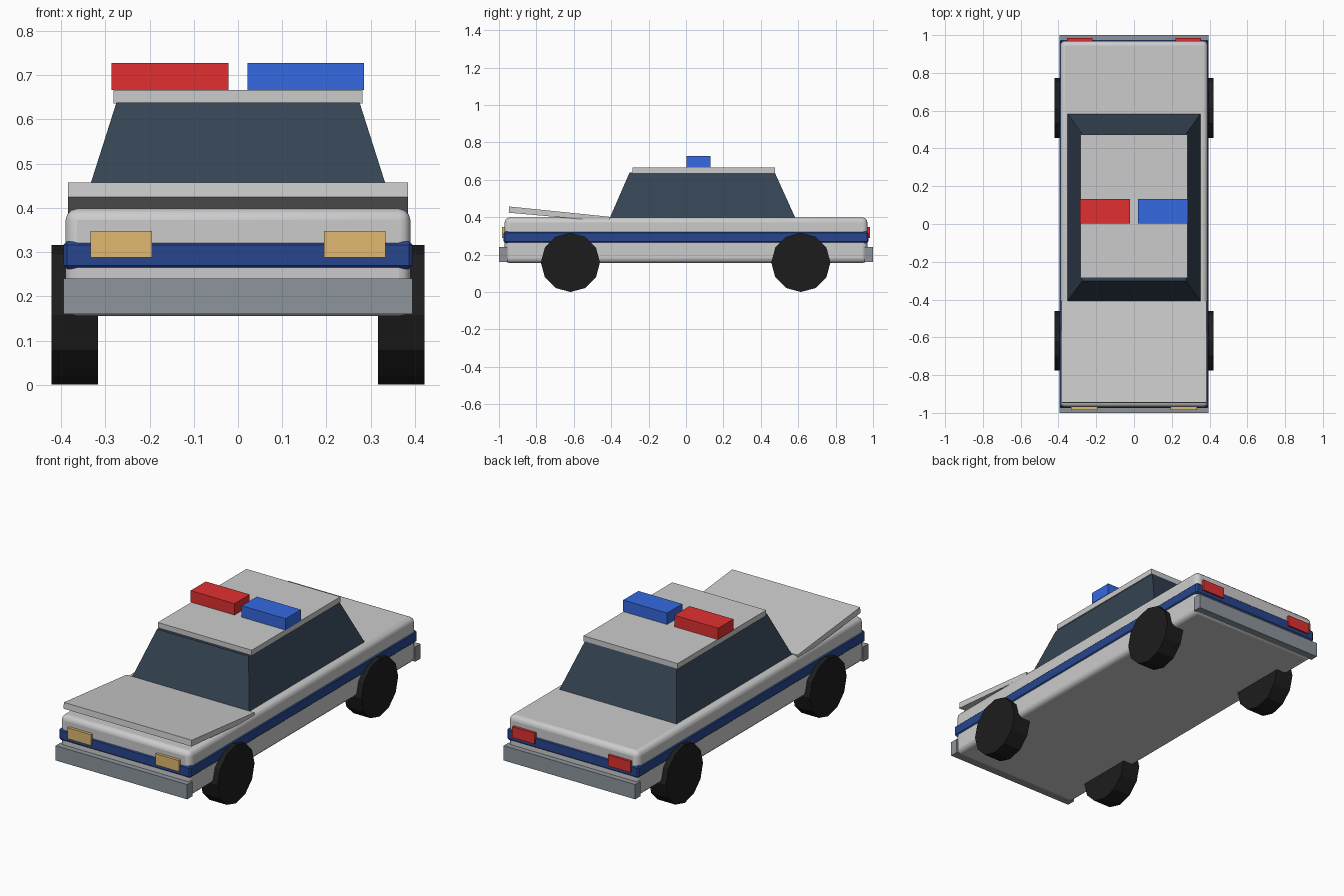
import bpy, bmesh, math

if "Cube" in bpy.data.objects:
    bpy.data.objects.remove(bpy.data.objects["Cube"])


def mat(name, r, g, b):
    m = bpy.data.materials.new(name)
    m.diffuse_color = (r, g, b, 1)
    m.use_nodes = True
    m.node_tree.nodes["Principled BSDF"].inputs["Base Color"].default_value = m.diffuse_color
    return m


GLASS = mat("dark_glass", 0.035, 0.056, 0.085)
BLUE = mat("stripe_blue", 0.02, 0.06, 0.27)
RED = mat("red_lens", 0.75, 0.03, 0.03)
BEACON = mat("blue_lens", 0.035, 0.14, 0.75)
AMBER = mat("headlight_amber", 0.75, 0.48, 0.16)
RUBBER = mat("rubber", 0.012, 0.012, 0.012)
METAL = mat("bumper_metal", 0.27, 0.30, 0.33)


def finish(bm, name, material=None):
    bmesh.ops.recalc_face_normals(bm, faces=bm.faces)
    me = bpy.data.meshes.new(name)
    bm.to_mesh(me)
    bm.free()
    ob = bpy.data.objects.new(name, me)
    bpy.context.collection.objects.link(ob)
    if material:
        me.materials.append(material)
    return ob


def box(name, x, y, z, material=None, bevel=0.0, segments=1):
    """Box given as (min, max) ranges, optionally bevelled."""
    bm = bmesh.new()
    bmesh.ops.create_cube(bm, size=1)
    for v in bm.verts:
        v.co = [r[0] + (c + 0.5) * (r[1] - r[0]) for r, c in zip((x, y, z), v.co)]
    ob = finish(bm, name, material)
    if bevel:
        mod = ob.modifiers.new("bevel", 'BEVEL')
        mod.width, mod.segments = bevel, segments
    return ob


def prism(name, profile, material=None):
    """Side profile of (y, z, half width) points joined left to right."""
    bm = bmesh.new()
    left = [bm.verts.new((-w, y, z)) for y, z, w in profile]
    right = [bm.verts.new((w, y, z)) for y, z, w in profile]
    bm.faces.new(left)
    bm.faces.new(right[::-1])
    n = len(profile)
    for i in range(n):
        j = (i + 1) % n
        bm.faces.new((left[i], right[i], right[j], left[j]))
    return finish(bm, name, material)


# Body shell and the stripe wrapped around it
body = box("body", (-0.39, 0.39), (-0.97, 0.97), (0.155, 0.398), None, 0.026, 3)
bpy.context.view_layer.objects.active = body
body.select_set(True)
bpy.ops.object.shade_smooth_by_angle(angle=math.radians(35))
box("side_stripe", (-0.395, 0.395), (-0.975, 0.975), (0.262, 0.324), BLUE, 0.008)

# Slightly raised hood
prism("hood", [(-0.948, 0.424, 0.384), (-0.41, 0.376, 0.384),
               (-0.408, 0.402, 0.384), (-0.945, 0.457, 0.384)])

# Tapered cabin of windows, with the roof panel on top
prism("cabin_windows", [(-0.41, 0.39, 0.354), (0.587, 0.39, 0.354),
                        (0.475, 0.638, 0.275), (-0.302, 0.638, 0.275)], GLASS)
box("roof", (-0.282, 0.282), (-0.285, 0.475), (0.636, 0.666))

# Roof beacons
box("red_beacon", (-0.286, -0.022), (0.002, 0.132), (0.666, 0.728), RED)
box("blue_beacon", (0.021, 0.285), (0.002, 0.132), (0.666, 0.728), BEACON)

# Bumpers
for name, y in (("front_bumper", (-1.0, -0.955)), ("rear_bumper", (0.955, 1.0))):
    box(name, (-0.395, 0.395), y, (0.16, 0.24), METAL)

# Headlights and tail lights
for side, s in (("left", -1), ("right", 1)):
    box(side + "_headlight", sorted((s * 0.194, s * 0.334)),
        (-0.985, -0.962), (0.288, 0.348), AMBER)
    box(side + "_tail_light", sorted((s * 0.22, s * 0.355)),
        (0.962, 0.984), (0.288, 0.348), RED)

    # Wheels: low-sided cylinders lying on the x axis
    for end, y in (("front", -0.618), ("rear", 0.614)):
        bpy.ops.mesh.primitive_cylinder_add(
            vertices=12, radius=0.158, depth=0.105,
            location=(s * 0.369, y, 0.158), rotation=(0, math.pi / 2, 0))
        wheel = bpy.context.object
        wheel.name = f"{end}_{side}_wheel"
        wheel.data.materials.append(RUBBER)
